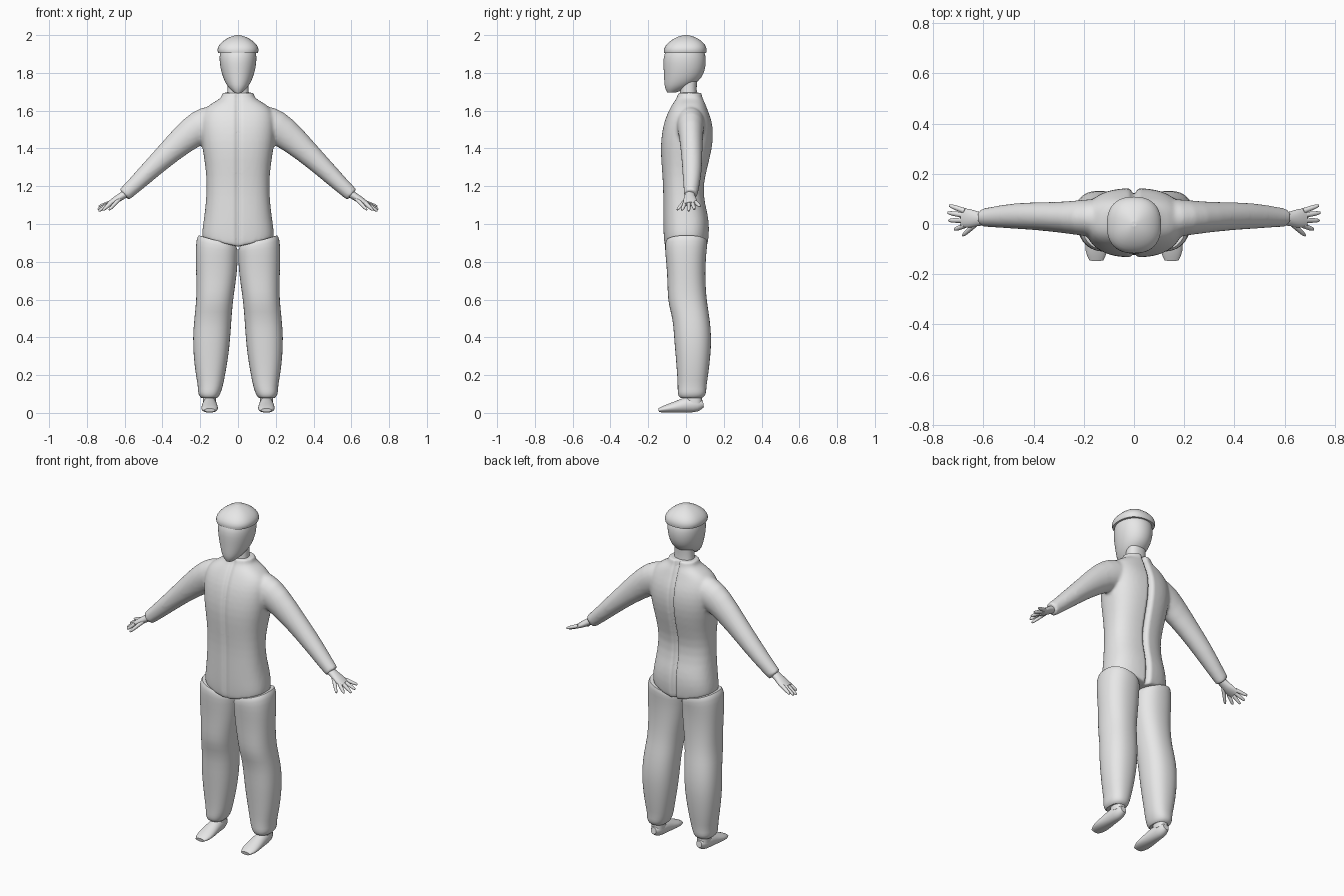
import bpy
import bmesh
from math import cos, sin, pi, exp
from mathutils import Vector

cube = bpy.data.objects.get("Cube")
if cube:
    bpy.data.objects.remove(cube)

# single light grey surface
grey = bpy.data.materials.new("light_grey")
grey.use_nodes = True
grey.diffuse_color = (0.8, 0.8, 0.8, 1)
grey.node_tree.nodes["Principled BSDF"].inputs["Base Color"].default_value = (0.8, 0.8, 0.8, 1)

SEGMENTS = 24
ANGLES = [2 * pi * i / SEGMENTS for i in range(SEGMENTS)]


def power(value, exponent):
    return abs(value) ** exponent * (1 if value >= 0 else -1)


def oval(x0, x1, y0, y1, z, fullness=2.3, tilt=0.0):
    """Horizontal rounded ring inside a box; tilt raises its +x side."""
    cx, cy, rx, ry = (x0 + x1) / 2, (y0 + y1) / 2, (x1 - x0) / 2, (y1 - y0) / 2
    e = 2 / fullness
    return [Vector((cx + rx * power(cos(a), e), cy + ry * power(sin(a), e),
                    z + tilt * cos(a))) for a in ANGLES]


def centred(stations, fullness=2.3):
    """Rings symmetric about x = 0 from (half width, front, back, height)."""
    return [oval(-w, w, front, back, z, fullness) for w, front, back, z in stations]


def tube(stations, across):
    """Rings square to a path of (x, y, z, half width, half thickness)."""
    rings = []
    centres = [Vector(s[:3]) for s in stations]
    for i, (*_, wide, thick) in enumerate(stations):
        before, after = centres[max(i - 1, 0)], centres[min(i + 1, len(centres) - 1)]
        along = (after - before).normalized()
        side = (across - along * across.dot(along)).normalized()
        up = along.cross(side)
        rings.append([centres[i] + side * wide * cos(a) + up * thick * sin(a)
                      for a in ANGLES])
    return rings


def mirrored(rings, sign):
    return [[Vector((p.x * sign, p.y, p.z)) for p in ring] for ring in rings]


def build(name, lofts, voxel=0.0):
    """Skin each list of rings, close its ends and smooth it."""
    bm = bmesh.new()
    crease = bm.edges.layers.float.new("crease_edge")
    for rings in lofts:
        loops = [[bm.verts.new(p) for p in ring] for ring in rings]
        for low, high in zip(loops, loops[1:]):
            for i in range(SEGMENTS):
                j = (i + 1) % SEGMENTS
                bm.faces.new((low[i], low[j], high[j], high[i]))
        for end in (loops[0], loops[-1]):
            for edge in bm.faces.new(end).edges:
                edge[crease] = 1.0
                edge.smooth = False
    for face in bm.faces:
        face.smooth = True
    bmesh.ops.recalc_face_normals(bm, faces=bm.faces[:])
    mesh = bpy.data.meshes.new(name)
    bm.to_mesh(mesh)
    bm.free()
    mesh.materials.append(grey)
    obj = bpy.data.objects.new(name, mesh)
    bpy.context.collection.objects.link(obj)
    obj.modifiers.new("rounding", "SUBSURF").levels = 1
    obj.modifiers["rounding"].render_levels = 1
    if voxel:
        remesh = obj.modifiers.new("fuse", "REMESH")
        remesh.mode = "VOXEL"
        remesh.voxel_size = voxel
        remesh.use_smooth_shade = True
        relax = obj.modifiers.new("relax", "SMOOTH")
        relax.factor = 0.5
        relax.iterations = 6
    return obj


Y, X = Vector((0, 1, 0)), Vector((1, 0, 0))

# jacket: body and sleeves fused into one skin
body = centred([
    (.19, -.115, .115, .925), (.192, -.12, .122, .96), (.183, -.122, .126, 1.02),
    (.172, -.122, .102, 1.1), (.166, -.122, .09, 1.2), (.172, -.13, .115, 1.3),
    (.19, -.137, .14, 1.4), (.2, -.13, .147, 1.48), (.2, -.115, .138, 1.55),
    (.185, -.09, .115, 1.605), (.14, -.07, .103, 1.64), (.1, -.055, .092, 1.66),
    (.085, -.047, .087, 1.675), (.085, -.045, .085, 1.695)], 2.5)
sleeve = tube([
    (.08, .02, 1.54, .075, .09), (.17, .025, 1.53, .078, .098),
    (.242, .025, 1.49, .066, .085), (.358, .03, 1.387, .057, .064),
    (.466, .033, 1.284, .053, .052), (.56, .028, 1.193, .042, .042),
    (.603, .025, 1.155, .036, .038)], Y)
jacket = build("jacket", [body, sleeve, mirrored(sleeve, -1)], 0.009)

# freeze the fused skin, then press in the centre seam and curve the hem
frozen = bpy.data.meshes.new_from_object(
    jacket.evaluated_get(bpy.context.evaluated_depsgraph_get()))
jacket.modifiers.clear()
jacket.data = frozen
for v in frozen.vertices:
    depth = 0.012 if v.co.y < 0.02 else 0.022
    groove = depth * exp(-(v.co.x / 0.012) ** 2)
    v.co.y += groove if v.co.y < 0.02 else -groove
    drop = min(max((1.05 - v.co.z) / 0.12, 0), 1)
    v.co.z -= 0.045 * drop * (1 - min(abs(v.co.x) / 0.19, 1))
if not frozen.materials:
    frozen.materials.append(grey)

# head, neck and cap
build("head", [centred([
    (.022, -.1, -.05, 1.697), (.05, -.113, .01, 1.72), (.072, -.116, .07, 1.755),
    (.088, -.118, .098, 1.8), (.098, -.121, .107, 1.85), (.1, -.119, .106, 1.9),
    (.085, -.09, .08, 1.94)], 2.1)])
build("neck", [centred([
    (.062, -.035, .062, 1.66), (.055, -.03, .055, 1.71), (.055, -.03, .06, 1.77)])])
build("cap", [centred([
    (.106, -.117, .108, 1.905), (.113, -.12, .112, 1.925), (.099, -.105, .102, 1.953),
    (.066, -.07, .07, 1.98), (.03, -.035, .035, 1.995), (.01, -.01, .01, 2.0)], 2.4)])

# trouser leg rings: inner, outer, front, back, height
LEG = [
    (.11, .195, -.03, .085, .08), (.1, .205, -.04, .1, .088),
    (.09, .213, -.045, .108, .11), (.08, .212, -.044, .108, .14),
    (.068, .224, -.047, .118, .2), (.05, .236, -.055, .13, .3),
    (.04, .24, -.064, .136, .4), (.034, .232, -.07, .126, .5),
    (.028, .224, -.093, .114, .57), (.02, .22, -.098, .106, .64),
    (.004, .222, -.1, .102, .74), (.0, .226, -.11, .107, .84),
    (.0, .222, -.113, .115, .895), (.012, .208, -.104, .11, .912)]
leg = [oval(*s, tilt=0.028 if s[4] > .86 else 0) for s in LEG]

# foot and ankle
foot = tube([
    (.15, .092, .048, .018, .018), (.15, .065, .044, .034, .04),
    (.15, .01, .045, .037, .044), (.15, -.05, .031, .043, .031),
    (.15, -.11, .021, .047, .021), (.15, -.145, .014, .028, .01)], X)
ankle = [oval(.115, .185, .0, .085, z) for z in (.05, .09, .14)]

# hand: palm, four fingers and a thumb
palm = tube([
    (.58, .02, 1.17, .024, .022), (.62, .02, 1.145, .027, .02),
    (.655, .022, 1.122, .04, .019), (.685, .025, 1.105, .037, .013)], Y)
FINGERS = [
    ((.674, -.006, 1.11), (.715, -.022, 1.073)),
    ((.678, .015, 1.11), (.738, .014, 1.068)),
    ((.678, .035, 1.11), (.742, .045, 1.078)),
    ((.674, .052, 1.115), (.736, .074, 1.093)),
    ((.625, .005, 1.135), (.682, -.046, 1.075))]


def finger(base, tip):
    base, tip = Vector(base), Vector(tip)
    sizes = ((0, .011), (.5, .01), (.9, .008), (1, .004))
    return tube([(*base.lerp(tip, t), r, r) for t, r in sizes], Y)


hand = [palm] + [finger(*f) for f in FINGERS]

# paired parts
for side, sign in (("left", 1), ("right", -1)):
    build(side + "_trouser_leg", [mirrored(leg, sign)])
    build(side + "_foot", [mirrored(foot, sign), mirrored(ankle, sign)])
    build(side + "_hand", [mirrored(r, sign) for r in hand])
